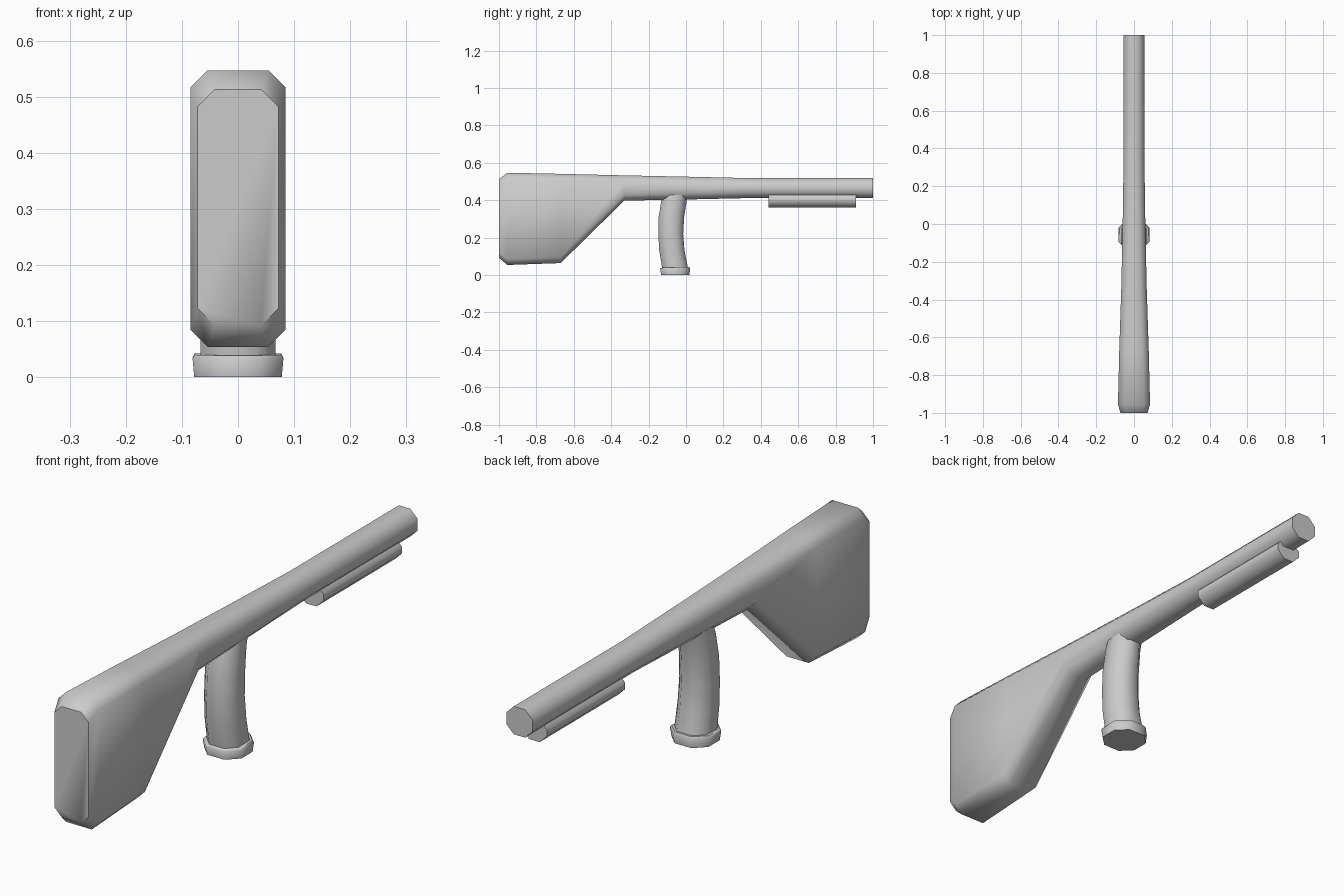
import bpy
import bmesh
import math

if "Cube" in bpy.data.objects:
    bpy.data.objects.remove(bpy.data.objects["Cube"])


def octagon(u0, u1, v0, v1, cu, cv):
    """Rectangle with chamfered corners, counter-clockwise."""
    return [(u0 + cu, v0), (u1 - cu, v0), (u1, v0 + cv), (u1, v1 - cv),
            (u1 - cu, v1), (u0 + cu, v1), (u0, v1 - cv), (u0, v0 + cv)]


def loft(name, rings, angle=50):
    """Skin a row of equal-sided rings and cap both ends."""
    bm = bmesh.new()
    rows = [[bm.verts.new(p) for p in ring] for ring in rings]
    for a, b in zip(rows, rows[1:]):
        for i in range(len(a)):
            j = (i + 1) % len(a)
            bm.faces.new((a[i], a[j], b[j], b[i]))
    bm.faces.new(rows[0])
    bm.faces.new(rows[-1])
    bmesh.ops.recalc_face_normals(bm, faces=bm.faces)
    mesh = bpy.data.meshes.new(name)
    bm.to_mesh(mesh)
    bm.free()
    obj = bpy.data.objects.new(name, mesh)
    bpy.context.collection.objects.link(obj)
    bpy.ops.object.select_all(action='DESELECT')
    bpy.context.view_layer.objects.active = obj
    obj.select_set(True)
    bpy.ops.object.shade_smooth_by_angle(angle=math.radians(angle))
    return obj


def ring_along_y(y, hw, z0, z1, c=0.031):
    return [(x, y, z) for x, z in octagon(-hw, hw, z0, z1, c, c)]


def ring_along_z(z, hw, y0, y1, cx, cy, tilt=0.0):
    return [(x, y, z + tilt * (y - (y0 + y1) / 2))
            for x, y in octagon(-hw, hw, y0, y1, cx, cy)]


# Long body: deep stock at the front, tapering into the slim bar
body = [(-1.0, 0.072, 0.092, 0.513), (-0.955, 0.085, 0.054, 0.547),
        (-0.67, 0.078, 0.064, 0.541), (-0.33, 0.067, 0.398, 0.533),
        (0.0, 0.060, 0.404, 0.526), (0.35, 0.055, 0.412, 0.518),
        (1.0, 0.055, 0.412, 0.518)]
loft("body", [ring_along_y(*s) for s in body])

# Curved handle
grip = [(0.45, 0.055, -0.115, 0.02), (0.40, 0.058, -0.132, 0.004),
        (0.31, 0.062, -0.146, -0.010), (0.22, 0.064, -0.148, -0.015),
        (0.13, 0.066, -0.143, -0.008), (0.03, 0.067, -0.126, 0.012)]
loft("grip", [ring_along_z(*s, 0.035, 0.036) for s in grip])

# Collar at the foot of the handle
loft("grip_base", [ring_along_z(0.0, 0.078, -0.133, 0.018, 0.042, 0.042),
                   ring_along_z(0.034, 0.081, -0.138, 0.022, 0.042, 0.042),
                   ring_along_z(0.041, 0.077, -0.134, 0.018, 0.042, 0.042, 0.03)])

# Rail slung under the slim bar
loft("under_rail", [ring_along_y(y, 0.052, 0.36, 0.445, 0.03) for y in (0.44, 0.91)])
